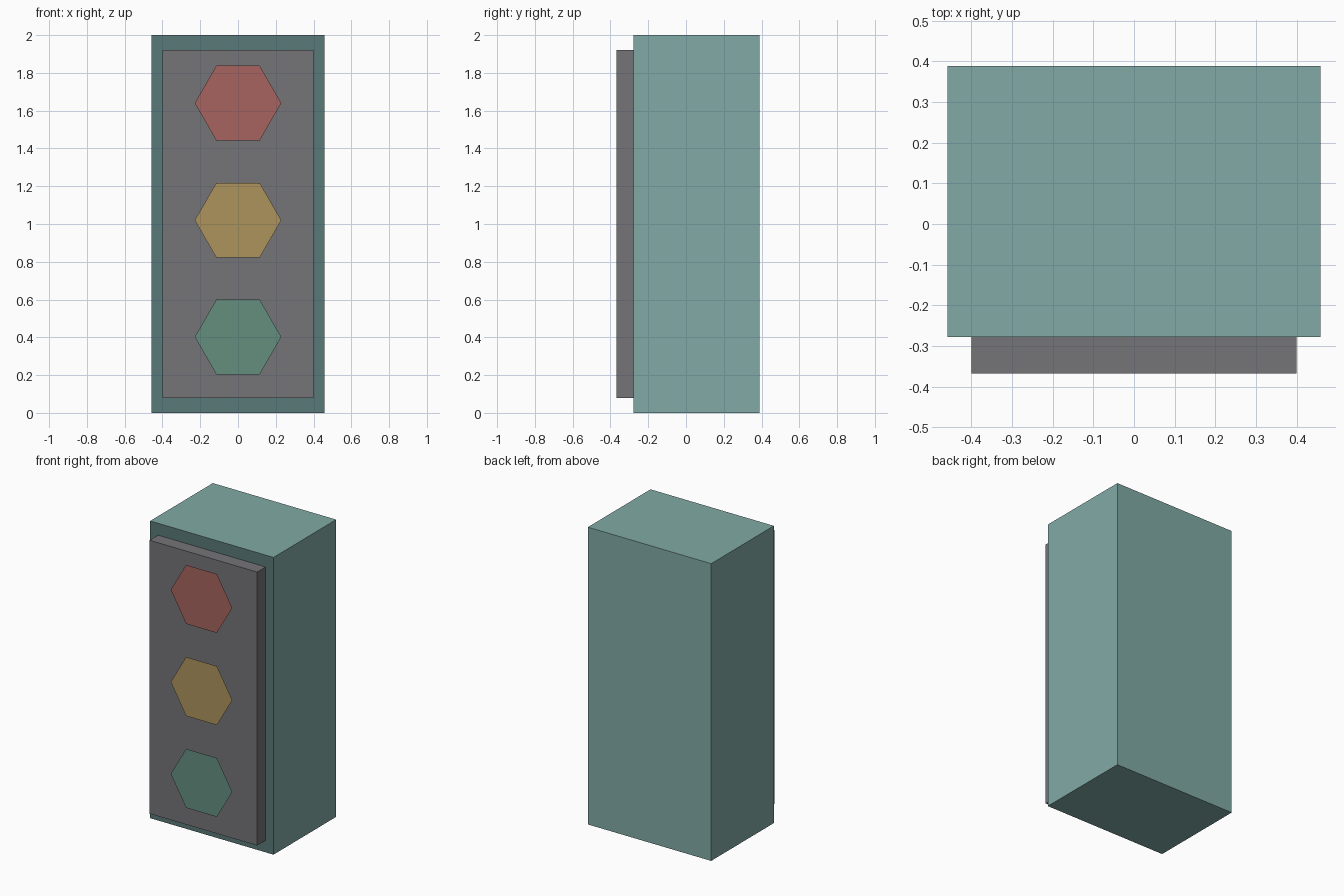
import bpy
import bmesh
import math
from mathutils import Matrix

cube = bpy.data.objects.get("Cube")
if cube:
    bpy.data.objects.remove(cube, do_unlink=True)


def material(name, rgb):
    """Flat material from an 8-bit sRGB colour."""
    linear = [((c / 255 + 0.055) / 1.055) ** 2.4 for c in rgb]
    mat = bpy.data.materials.new(name)
    mat.use_nodes = True
    mat.diffuse_color = (*linear, 1)
    bsdf = next(n for n in mat.node_tree.nodes if n.type == 'BSDF_PRINCIPLED')
    bsdf.inputs["Base Color"].default_value = (*linear, 1)
    return mat


def finish(name, bm, *mats):
    mesh = bpy.data.meshes.new(name)
    bm.to_mesh(mesh)
    bm.free()
    for mat in mats:
        mesh.materials.append(mat)
    obj = bpy.data.objects.new(name, mesh)
    bpy.context.collection.objects.link(obj)
    return obj


def box(name, half_width, y0, y1, z0, z1, *mats):
    bm = bmesh.new()
    place = Matrix.Translation((0, (y0 + y1) / 2, (z0 + z1) / 2))
    size = Matrix.Diagonal((2 * half_width, y1 - y0, z1 - z0, 1))
    bmesh.ops.create_cube(bm, size=1, matrix=place @ size)
    return finish(name, bm, *mats)


def lamp(name, z, mat):
    """Flat six-sided lens facing the front, points to the sides."""
    bm = bmesh.new()
    corners = [bm.verts.new((0.229 * math.cos(i * math.pi / 3), -0.388,
                             z + 0.229 * math.sin(i * math.pi / 3)))
               for i in range(6)]
    bm.faces.new(corners)
    return finish(name, bm, mat)


teal = material("teal", (129, 170, 165))
dark_teal = material("dark teal", (89, 122, 119))
grey = material("grey", (117, 117, 121))
red = material("red", (167, 100, 94))
amber = material("amber", (174, 148, 92))
green = material("green", (101, 143, 127))

# Housing with a darker front face
housing = box("housing", 0.459, -0.278, 0.388, 0, 2, teal, dark_teal)
for face in housing.data.polygons:
    face.material_index = 1 if face.normal.y < -0.5 else 0

# Raised front panel
box("front_panel", 0.4, -0.368, -0.278, 0.08, 1.92, grey)

# Three lamps, standing just off the panel
for name, z, mat in (("red_lamp", 1.64, red), ("amber_lamp", 1.02, amber),
                     ("green_lamp", 0.402, green)):
    lamp(name, z, mat)
